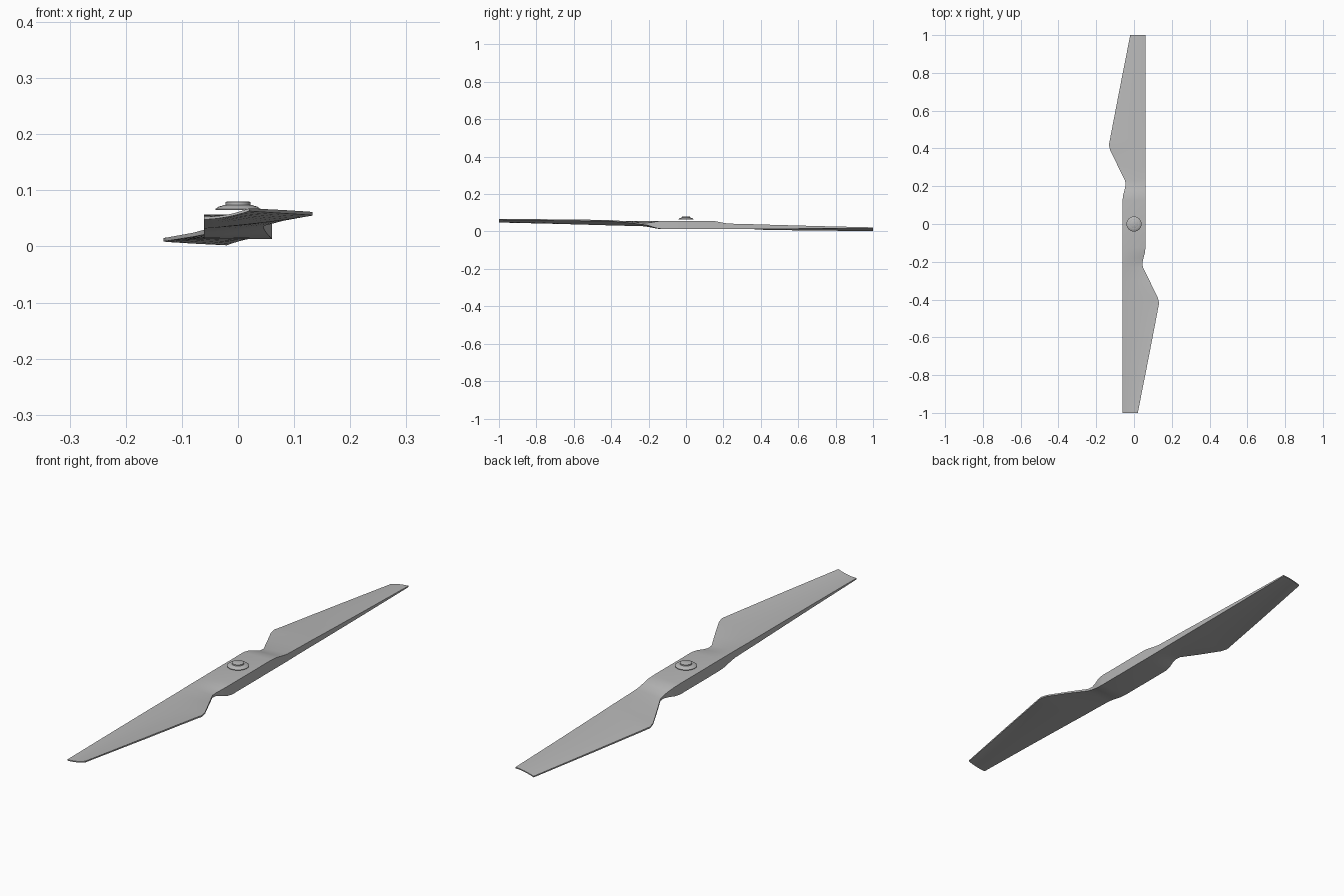
import bpy, bmesh, math

cube = bpy.data.objects.get("Cube")
if cube:
    bpy.data.objects.remove(cube, do_unlink=True)

grey = bpy.data.materials.new("plain grey")
grey.use_nodes = True
grey.diffuse_color = (0.48, 0.48, 0.48, 1)
grey.node_tree.nodes["Principled BSDF"].inputs["Base Color"].default_value = grey.diffuse_color


def finish(name, bm, angle):
    bmesh.ops.recalc_face_normals(bm, faces=bm.faces)
    mesh = bpy.data.meshes.new(name)
    bm.to_mesh(mesh)
    bm.free()
    mesh.materials.append(grey)
    obj = bpy.data.objects.new(name, mesh)
    bpy.context.collection.objects.link(obj)
    bpy.ops.object.select_all(action='DESELECT')
    obj.select_set(True)
    bpy.context.view_layer.objects.active = obj
    bpy.ops.object.shade_smooth_by_angle(angle=math.radians(angle))
    return obj


# Blade stations: y, trailing x, lead top/bottom z, trail top/bottom z, sag
STATIONS = [
    (-1.00, 0.020, 0.053, 0.048, 0.068, 0.063, 0.004),
    (-0.70, 0.079, 0.055, 0.041, 0.065, 0.059, 0.004),
    (-0.45, 0.127, 0.056, 0.034, 0.062, 0.056, 0.003),
    (-0.42, 0.133, 0.056, 0.033, 0.061, 0.055, 0.003),
    (-0.39, 0.126, 0.056, 0.032, 0.060, 0.054, 0.003),
    (-0.30, 0.082, 0.056, 0.030, 0.053, 0.046, 0.002),
    (-0.23, 0.047, 0.057, 0.028, 0.046, 0.037, 0.001),
    (-0.205, 0.045, 0.057, 0.025, 0.046, 0.033, 0.0),
    (-0.18, 0.050, 0.057, 0.020, 0.049, 0.025, 0.0),
    (-0.155, 0.057, 0.057, 0.015, 0.054, 0.017, 0.0),
    (-0.125, 0.061, 0.057, 0.013, 0.057, 0.013, 0.0),
]
COLS = 12
LEAD_X = -0.061


def section(y, trail_x, lt, lb, tt, tb, sag):
    top, bottom = [], []
    for i in range(COLS + 1):
        t = i / COLS
        x = LEAD_X + (trail_x - LEAD_X) * t
        dip = sag * 4 * t * (1 - t)
        top.append((x, y, lt + (tt - lt) * t - dip))
        bottom.append((x, y, lb + (tb - lb) * t - dip * 0.8))
    return top + bottom[::-1]


# The second blade is the first one turned through the centre of the hub
front = [section(*s) for s in STATIONS]
half = COLS + 1
back = []
for ring in reversed(front):
    turned = [(-x, -y, 0.07 - z) for x, y, z in ring]
    back.append(turned[half:] + turned[:half])

bm = bmesh.new()
rings = [[bm.verts.new(p) for p in ring] for ring in front + back]
for a, b in zip(rings, rings[1:]):
    for i in range(len(a)):
        j = (i + 1) % len(a)
        bm.faces.new((a[i], a[j], b[j], b[i]))
for ring in (rings[0], rings[-1]):
    for i in range(COLS):
        bm.faces.new((ring[i], ring[i + 1], ring[-2 - i], ring[-1 - i]))
finish("propeller_blades", bm, 35)

# Flanged cap above the hub, spun from a profile
PROFILE = [(0, 0.065), (0.040, 0.065), (0.040, 0.067), (0.034, 0.071),
           (0.024, 0.074), (0.022, 0.074), (0.022, 0.079), (0.020, 0.080), (0, 0.080)]
bm = bmesh.new()
pts = [bm.verts.new((r, 0, z)) for r, z in PROFILE]
edges = [bm.edges.new(pair) for pair in zip(pts, pts[1:])]
bmesh.ops.spin(bm, geom=pts + edges, cent=(0, 0, 0), axis=(0, 0, 1),
               angle=2 * math.pi, steps=40)
bmesh.ops.remove_doubles(bm, verts=bm.verts, dist=0.0002)
finish("hub_cap", bm, 35)
